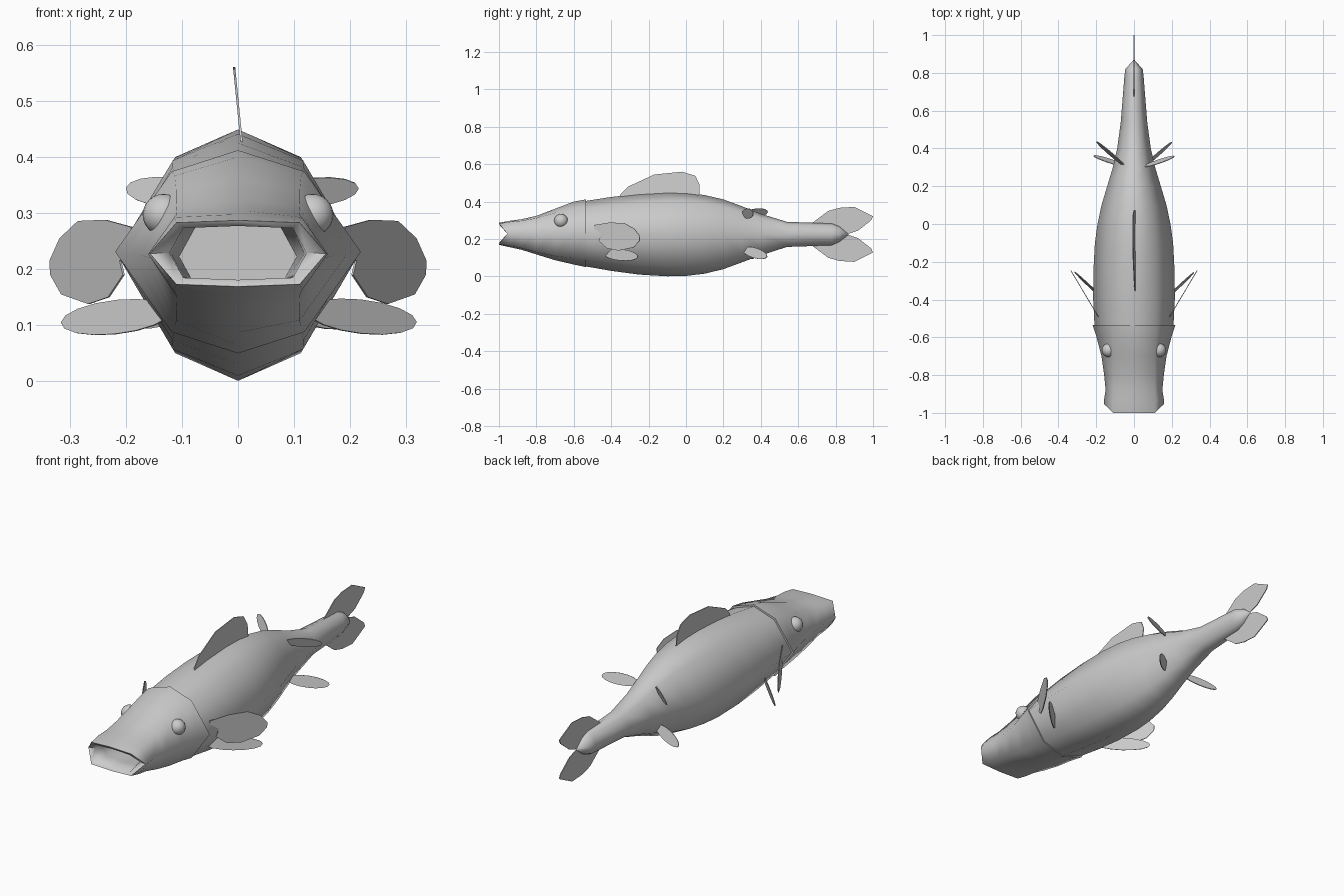
import bpy, bmesh, math
from mathutils import Vector

if "Cube" in bpy.data.objects:
    bpy.data.objects.remove(bpy.data.objects["Cube"])

grey = bpy.data.materials.new("grey")
grey.diffuse_color = (0.6, 0.6, 0.6, 1)
grey.use_nodes = True
grey.node_tree.nodes["Principled BSDF"].inputs["Base Color"].default_value = grey.diffuse_color


def finish(name, bm, angle=75):
    bmesh.ops.recalc_face_normals(bm, faces=bm.faces)
    me = bpy.data.meshes.new(name)
    bm.to_mesh(me)
    bm.free()
    ob = bpy.data.objects.new(name, me)
    bpy.context.collection.objects.link(ob)
    me.materials.append(grey)
    bpy.ops.object.select_all(action='DESELECT')
    ob.select_set(True)
    bpy.context.view_layer.objects.active = ob
    bpy.ops.object.shade_smooth_by_angle(angle=math.radians(angle))
    return ob


def loft(name, rings):
    """Skin eight-sided rings: y, top z, bottom z, half width, corner x, corner z, side setback."""
    bm = bmesh.new()
    loops = []
    for y, top, bot, w, kx, kz, back in rings:
        c, h = (top + bot) / 2, (top - bot) / 2
        pts = [(0, 1), (kx, kz), (1, 0), (kx, -kz), (0, -1), (-kx, -kz), (-1, 0), (-kx, kz)]
        loops.append([bm.verts.new((w * x, y + (back if z == 0 else 0), c + h * z)) for x, z in pts])
    for a, b in zip(loops, loops[1:]):
        for i in range(8):
            j = (i + 1) % 8
            bm.faces.new((a[i], a[j], b[j], b[i]))
    bm.faces.new(loops[0])
    bm.faces.new(loops[-1])
    return finish(name, bm)


def plate(name, pts, normal, thick=0.004):
    """Thin fin from an outline."""
    bm = bmesh.new()
    f = bm.faces.new([bm.verts.new(p) for p in pts])
    r = bmesh.ops.extrude_face_region(bm, geom=[f])
    n = Vector(normal).normalized() * thick
    bmesh.ops.translate(bm, verts=[v for v in r["geom"] if isinstance(v, bmesh.types.BMVert)], vec=n)
    return finish(name, bm, 30)


def leaf(name, base, tip, up, width):
    """Elliptical paddle fin between two points."""
    a, b, up = Vector(base), Vector(tip), Vector(up)
    mid, half = (a + b) / 2, (b - a) / 2
    side = (up - half * (up.dot(half) / half.length_squared)).normalized() * width / 2
    pts = [mid + half * math.cos(t) + side * math.sin(t)
           for t in [i * math.tau / 16 for i in range(16)]]
    return plate(name, pts, half.cross(side))


# Body, tapering to a pointed tail stalk
body = [(-0.56, .400, .058, .208), (-0.4, .425, .030, .216), (-0.25, .441, .010, .215),
        (-0.1, .449, .001, .207), (0.0, .447, .003, .193), (0.1, .435, .015, .172),
        (0.2, .412, .039, .142), (0.3, .375, .076, .112), (0.4, .335, .113, .089),
        (0.54, .292, .158, .070), (0.78, .284, .166, .051), (0.82, .268, .184, .046),
        (0.868, .228, .222, .003)]
loft("body", [(y, t, b, w, .54, .78, 0) for y, t, b, w in body])

# Head with gill collar and hollow mouth
head = [(-0.535, .412, .050, .219, .54, .79, 0), (-0.6, .400, .064, .198, .57, .80, 0),
        (-0.7, .362, .087, .172, .64, .84, 0), (-0.8, .324, .118, .158, .70, .88, 0),
        (-0.88, .306, .143, .150, .73, .90, 0), (-0.94, .298, .156, .160, .71, .92, 0),
        (-1.0, .287, .169, .157, .70, .93, .045), (-0.995, .277, .181, .122, .80, .92, .045),
        (-0.90, .280, .175, .118, .80, .90, 0), (-0.72, .29, .155, .105, .7, .85, 0)]
loft("head", head)

# Tail fin lobes
lobe = [(.66, .05), (.76, .125), (.82, .142), (.9, .147), (1.0, .097), (.99, .075), (.92, .02), (.86, 0)]
for name, s in (("tail_fin_upper", 1), ("tail_fin_lower", -1)):
    plate(name, [(-.002, y, .225 + s * z) for y, z in lobe], (1, 0, 0))

# Dorsal fin, leaning slightly
dorsal = [(-.36, .41), (-.35, .44), (-.31, .48), (-.17, .545), (-.02, .56), (.05, .538), (.073, .49), (.07, .42)]
plate("dorsal_fin", [(.003 - (z - .44) * .1, y, z) for y, z in dorsal], (1, 0, 0))

# Paired front fins
pect = [(-.49, .24), (-.49, .275), (-.41, .288), (-.33, .286), (-.275, .255), (-.245, .215), (-.247, .19),
        (-.28, .155), (-.36, .138), (-.42, .15), (-.465, .19), (-.455, .215)]
for side, s in (("right", 1), ("left", -1)):
    plate("pectoral_fin_" + side, [(s * (.187 + (y + .49) * .595), y, z) for y, z in pect], (s, -.6, 0))
    leaf("pelvic_fin_" + side, (s * .12, -.44, .125), (s * .316, -.255, .105), (s * -.1, .15, 1), .062)
    # Rear fins: the four are staggered diagonally
    leaf("rear_upper_fin_" + side, (s * .05, .305, .33),
         (s * (.214 if s > 0 else .2), .36 if s > 0 else .435, .345), (0, -.4 * s, 1), .055)
    leaf("rear_lower_fin_" + side, (s * .05, .305, .145),
         (s * (.2 if s > 0 else .214), .435 if s > 0 else .36, .105), (0, .4 * s, 1), .055)
    # Eye
    bm = bmesh.new()
    bmesh.ops.create_uvsphere(bm, u_segments=20, v_segments=12, radius=.037)
    bmesh.ops.translate(bm, verts=bm.verts, vec=(s * .133, -.668, .297))
    finish("eye_" + side, bm)
